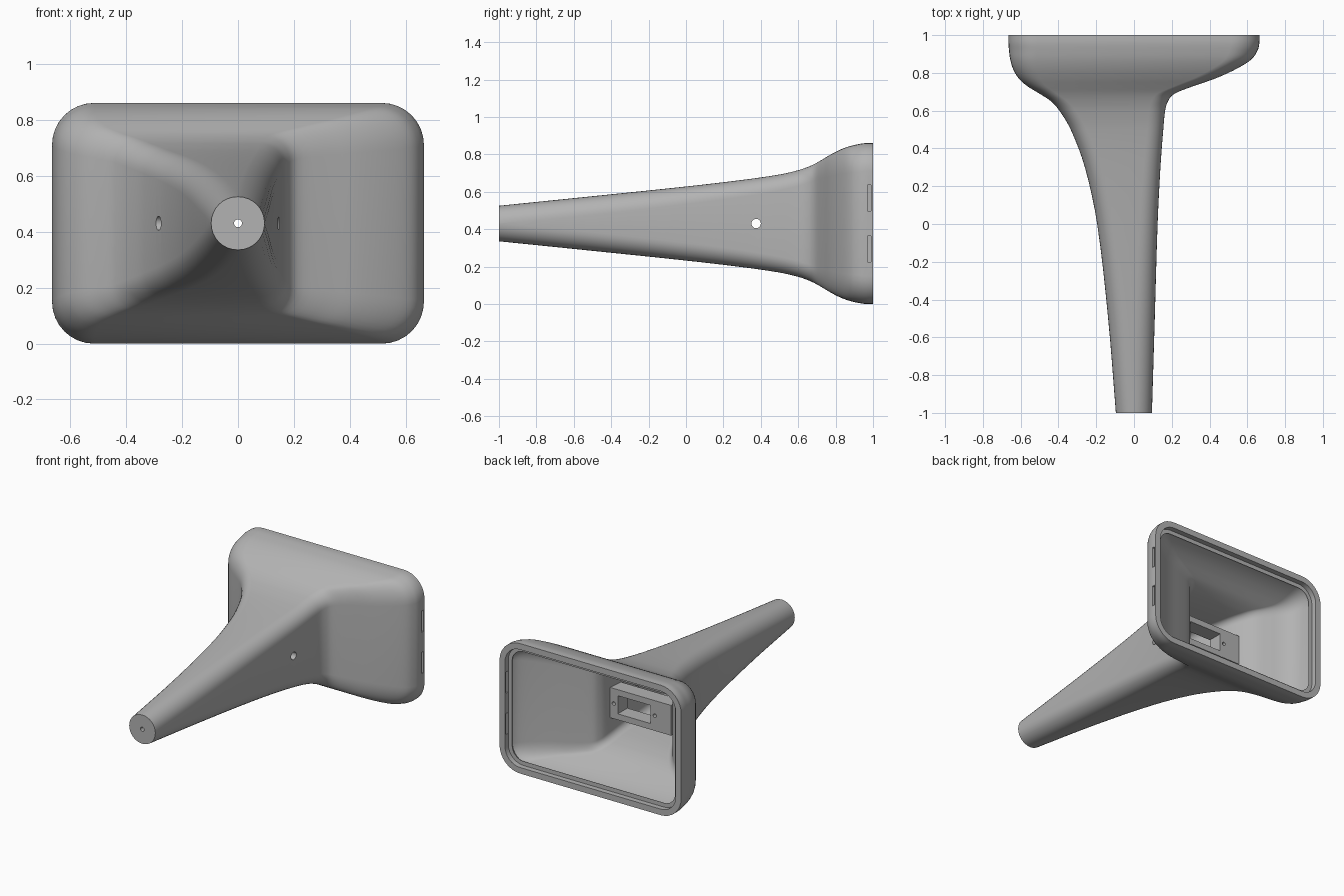
import bpy
import bmesh
import math
from mathutils import Vector

old = bpy.data.objects.get("Cube")
if old:
    bpy.data.objects.remove(old, do_unlink=True)

MID_Z = 0.43
CORNER_STEPS = 8
WALL = 0.04

# Horn stations: y, right edge x, left edge x, half height, corner radius
STATIONS = [
    (-1, -.096, .095, .095, .094),
    (-.5, -.137, .11, .146, .1),
    (0, -.195, .125, .198, .095),
    (.3, -.26, .14, .233, .09),
    (.5, -.335, .155, .262, .085),
    (.6, -.395, .165, .285, .085),
    (.65, -.44, .18, .302, .085),
    (.69, -.5, .215, .32, .09),
    (.73, -.565, .315, .343, .1),
    (.77, -.61, .43, .367, .115),
    (.82, -.64, .54, .393, .13),
    (.87, -.655, .62, .412, .14),
    (.92, -.662, .655, .424, .15),
    (.96, -.665, .664, .43, .15),
    (1, -.665, .665, .43, .15),
]
ROWS = [Vector(row) for row in STATIONS]


def slope(i):
    a, b = ROWS[max(i - 1, 0)], ROWS[min(i + 1, len(ROWS) - 1)]
    return (b - a) / (b[0] - a[0])


def section(y):
    """Smoothly interpolated station at depth y."""
    y = min(max(y, -1), 1)
    i = next(k for k in range(len(ROWS) - 1) if y <= ROWS[k + 1][0])
    a, b = ROWS[i], ROWS[i + 1]
    span = b[0] - a[0]
    t = (y - a[0]) / span
    s = 1 - t
    return (a * (s * s * (1 + 2 * t)) + b * (t * t * (3 - 2 * t))
            + slope(i) * (span * t * s * s) - slope(i + 1) * (span * t * t * s))


def ring(source_y, y, inset):
    """Rounded rectangle of the horn at source_y, shrunk by inset, placed at y."""
    _, x0, x1, half, radius = section(source_y)
    x0, x1, half = x0 + inset, x1 - inset, half - inset
    radius = max(radius - inset, 0.03)
    radius = min(radius, half * 0.99, (x1 - x0) * 0.495)
    corners = [(x1 - radius, half - radius), (x0 + radius, half - radius),
               (x0 + radius, radius - half), (x1 - radius, radius - half)]
    points = []
    for quarter, (cx, cz) in enumerate(corners):
        for step in range(CORNER_STEPS + 1):
            angle = (quarter + step / CORNER_STEPS) * math.pi / 2
            points.append((cx + radius * math.cos(angle), y,
                           MID_Z + cz + radius * math.sin(angle)))
    return points


grey = bpy.data.materials.new("plain_grey")
grey.use_nodes = True
grey.diffuse_color = (0.45, 0.45, 0.45, 1)
grey.node_tree.nodes["Principled BSDF"].inputs["Base Color"].default_value = grey.diffuse_color


def add_object(name, bm):
    bmesh.ops.recalc_face_normals(bm, faces=bm.faces)
    mesh = bpy.data.meshes.new(name)
    bm.to_mesh(mesh)
    bm.free()
    mesh.materials.append(grey)
    obj = bpy.data.objects.new(name, mesh)
    bpy.context.collection.objects.link(obj)
    return obj


def box(name, low, high):
    bm = bmesh.new()
    bmesh.ops.create_cube(bm, size=1)
    for v in bm.verts:
        v.co = [l + (c + 0.5) * (h - l) for c, l, h in zip(v.co, low, high)]
    return add_object(name, bm)


def rod(name, start, end, radius):
    start, end = Vector(start), Vector(end)
    bm = bmesh.new()
    bmesh.ops.create_cone(bm, cap_ends=True, segments=24, radius1=radius,
                          radius2=radius, depth=(end - start).length)
    turn = (end - start).to_track_quat('Z', 'Y').to_matrix()
    for v in bm.verts:
        v.co = turn @ v.co + (start + end) / 2
    return add_object(name, bm)


def select_only(obj):
    bpy.ops.object.select_all(action='DESELECT')
    obj.select_set(True)
    bpy.context.view_layer.objects.active = obj


def cut(obj, cutters):
    select_only(obj)
    for cutter in cutters:
        mod = obj.modifiers.new("cut", 'BOOLEAN')
        mod.operation = 'DIFFERENCE'
        mod.solver = 'EXACT'
        mod.object = cutter
        bpy.ops.object.modifier_apply(modifier=mod.name)
        bpy.data.objects.remove(cutter, do_unlink=True)


# Depths along the horn, four steps between stations
depths = []
for a, b in zip(ROWS, ROWS[1:]):
    depths += [a[0] + (b[0] - a[0]) * k / 4 for k in range(4)]

# Outer skin, stepped rim, then the hollow back down to the tip
rings = [ring(y, y, 0) for y in depths] + [ring(1, 1, 0)]
rings += [ring(1, 1, WALL), ring(1, .965, WALL), ring(1, .965, .068)]
rings += [ring(y - .05, y, WALL) for y in reversed(depths) if -.95 < y < .95]
rings.append(ring(-1, -.95, WALL))

bm = bmesh.new()
loops = [[bm.verts.new(p) for p in points] for points in rings]
count = len(loops[0])
for a, b in zip(loops, loops[1:]):
    for i in range(count):
        j = (i + 1) % count
        bm.faces.new((a[i], a[j], b[j], b[i]))
bm.faces.new(loops[0])
bm.faces.new(loops[-1])
horn = add_object("horn_shell", bm)

# Tip hole, cross pin hole and the two latch slots in the left rim
cut(horn, [
    rod("tip_hole", (0, -1.1, MID_Z), (0, -.9, MID_Z), .014),
    rod("pin_hole", (-.5, .375, MID_Z), (.5, .375, MID_Z), .025),
] + [box("slot", (.6, .97, z - .07), (.7, .988, z + .07)) for z in (.293, .567)])

# Mounting bridge across the throat, with a window and two screw holes
bridge = box("mounting_bridge", (-.325, .52, .33), (.14, .62, .53))
cut(bridge, [box("window", (-.175, .4, .37), (.065, .7, .49))]
    + [rod("screw_hole", (x, .57, MID_Z), (x, .7, MID_Z), .012) for x in (-.205, .095)])

for obj in (horn, bridge):
    select_only(obj)
    bpy.ops.object.shade_smooth_by_angle(angle=math.radians(32))
